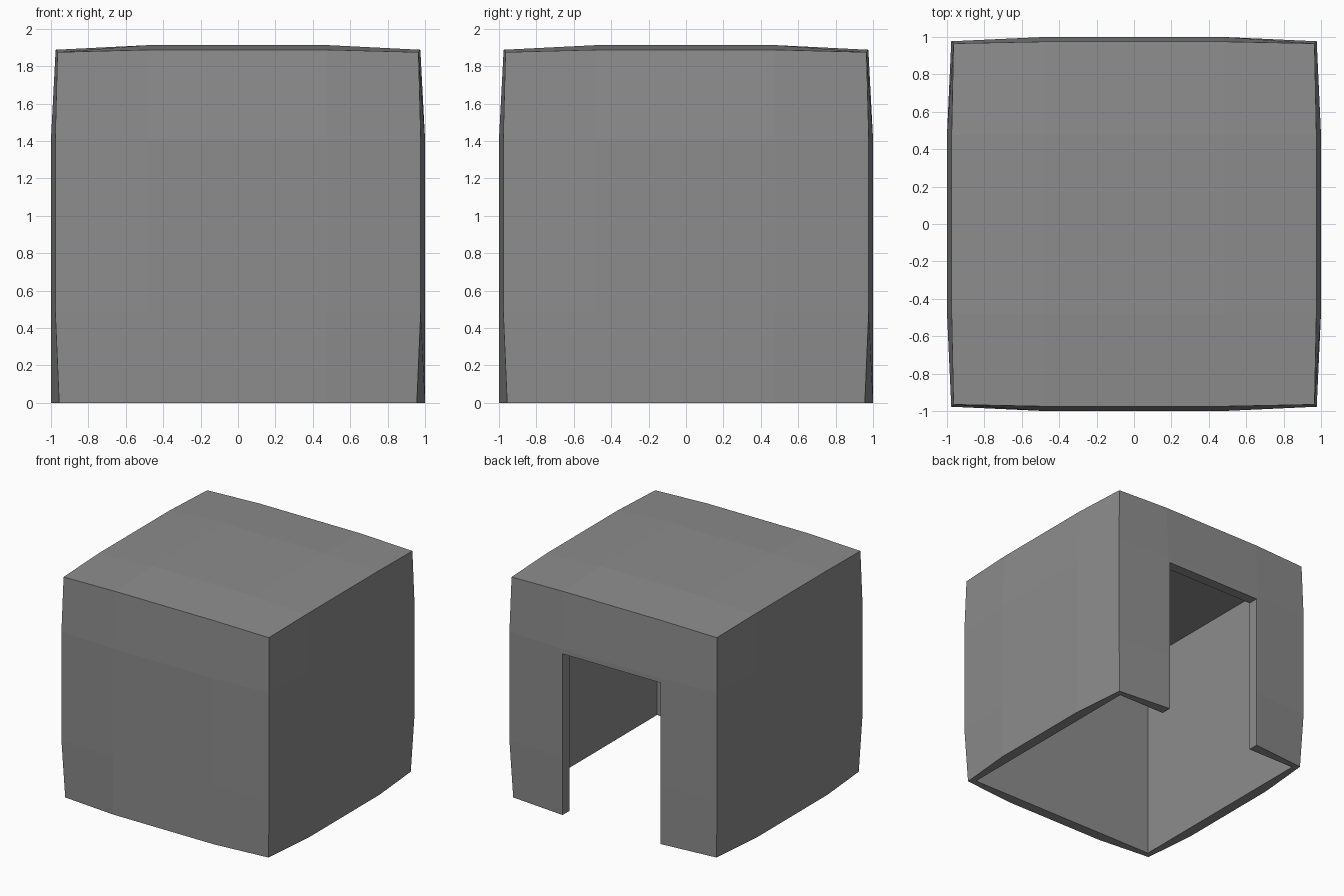
import bpy, bmesh

if "Cube" in bpy.data.objects:
    bpy.data.objects.remove(bpy.data.objects["Cube"])


def add_mesh(name, bm):
    mesh = bpy.data.meshes.new(name)
    bm.to_mesh(mesh)
    bm.free()
    obj = bpy.data.objects.new(name, mesh)
    bpy.context.collection.objects.link(obj)
    return obj


def box(name, lo, hi):
    bm = bmesh.new()
    bmesh.ops.create_cube(bm, size=1)
    for v in bm.verts:
        v.co = [a + (c + 0.5) * (b - a) for a, b, c in zip(lo, hi, v.co)]
    return add_mesh(name, bm)


# Outer shell: a cube split 3 x 3 per side, with each side bulged outward
bm = bmesh.new()
bmesh.ops.create_cube(bm, size=2)
bmesh.ops.subdivide_edges(bm, edges=bm.edges[:], cuts=2, use_grid_fill=True)
MID = 0.475


def side(c, other, z):
    """Horizontal position for one axis, pulled in where sides meet."""
    if abs(c) < 0.9:
        return MID if c > 0 else -MID
    edge = abs(other) > 0.9
    if z > 0.9:
        r = 0.965 if edge else 0.975
    elif z < -0.9:
        r = 0.956 if edge else 1.0
    else:
        r = 0.977 if edge else 1.0
    return r if c > 0 else -r


for v in bm.verts:
    x, y, z = v.co
    rim = (abs(x) > 0.9) + (abs(y) > 0.9)
    if z > 0.9:
        height = (1.913, 1.888, 1.875)[rim]
    elif z < -0.9:
        height = 0.0
    else:
        height = 1.41 if z > 0 else 0.49
    v.co = (side(x, y, z), side(y, x, z), height)
shell = add_mesh("hollow_block", bm)

# Dark grey finish
grey = bpy.data.materials.new("dark_grey")
grey.diffuse_color = (0.264, 0.264, 0.264, 1)
grey.use_nodes = True
grey.node_tree.nodes["Principled BSDF"].inputs["Base Color"].default_value = grey.diffuse_color
shell.data.materials.append(grey)

# Straight-walled room open at the bottom, and doorway in the back wall
room = box("room_cutter", (-0.91, -0.91, -0.3), (0.91, 0.91, 1.82))
door = box("door_cutter", (-0.46, 0.5, -0.4), (0.46, 1.3, 1.37))
for cutter in (room, door):
    cutter.data.materials.append(grey)
    mod = shell.modifiers.new(cutter.name, 'BOOLEAN')
    mod.operation = 'DIFFERENCE'
    mod.solver = 'EXACT'
    mod.object = cutter

# Bake the cuts and drop the cutters
bpy.context.view_layer.objects.active = shell
shell.select_set(True)
for mod in list(shell.modifiers):
    bpy.ops.object.modifier_apply(modifier=mod.name)
for cutter in (room, door):
    bpy.data.objects.remove(cutter, do_unlink=True)
